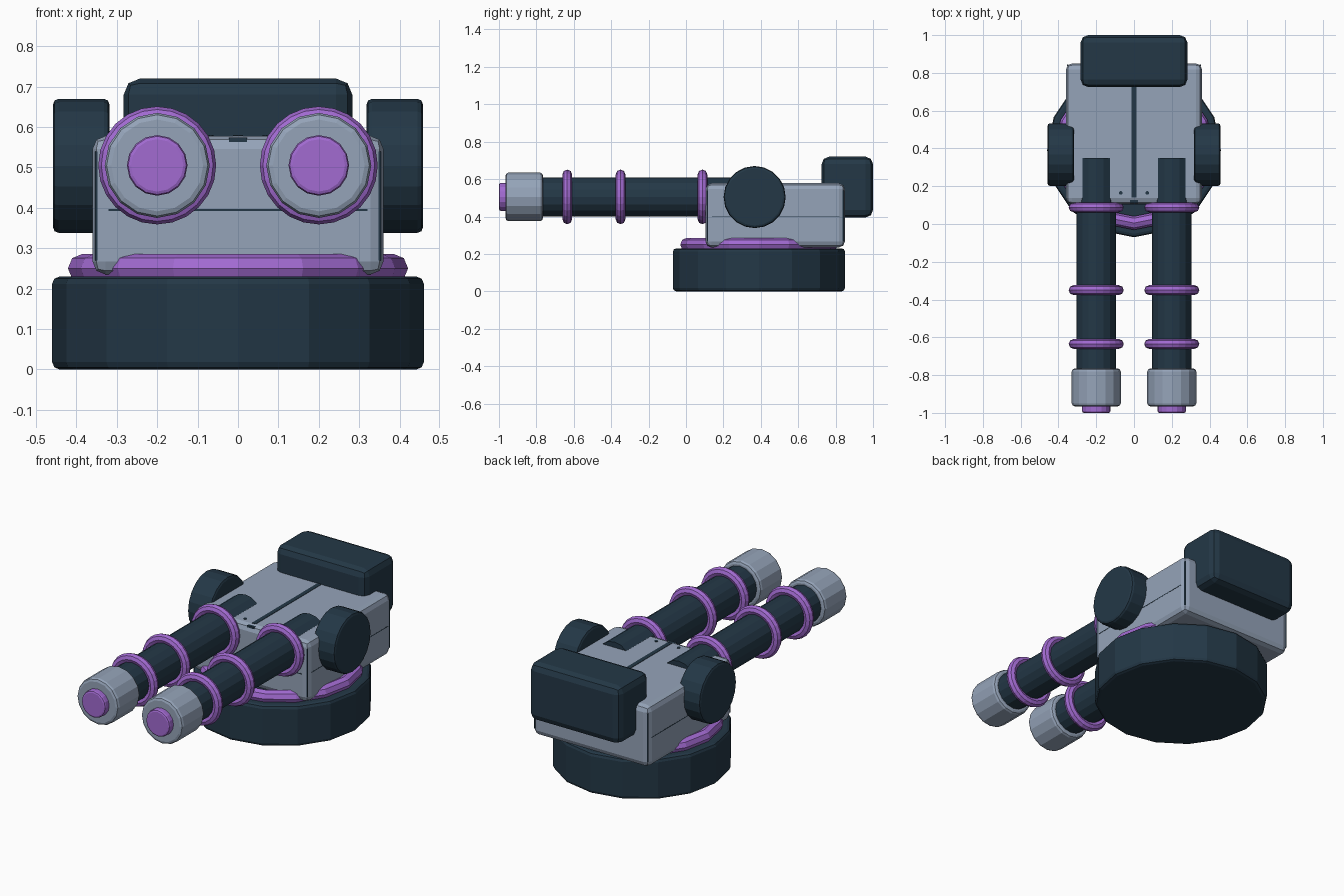
import bpy
import math
from mathutils import Matrix

cube = bpy.data.objects.get("Cube")
if cube:
    bpy.data.objects.remove(cube, do_unlink=True)


def material(name, rgb):
    m = bpy.data.materials.new(name)
    m.use_nodes = True
    color = (*rgb, 1.0)
    m.diffuse_color = color
    m.node_tree.nodes["Principled BSDF"].inputs["Base Color"].default_value = color
    return m


NAVY = material("dark_navy", (0.017, 0.039, 0.062))
GREY = material("blue_grey", (0.30, 0.37, 0.485))
PURPLE = material("glow_purple", (0.36, 0.145, 0.64))

AXIS = {"x": Matrix.Rotation(math.pi / 2, 4, "Y"),
        "y": Matrix.Rotation(math.pi / 2, 4, "X"),
        "z": Matrix.Identity(4)}


def finish(name, mat, bevel=0.0, segments=2):
    ob = bpy.context.object
    ob.name = name
    ob.data.materials.append(mat)
    if bevel:
        mod = ob.modifiers.new("soft_edges", "BEVEL")
        mod.width = bevel
        mod.segments = segments
        mod.limit_method = "ANGLE"
        mod.angle_limit = math.radians(40)
    return ob


def box(name, low, high, mat, bevel=0.0, segments=2):
    bpy.ops.mesh.primitive_cube_add(size=1, location=[(a + b) / 2 for a, b in zip(low, high)])
    ob = bpy.context.object
    ob.data.transform(Matrix.Diagonal([b - a for a, b in zip(low, high)] + [1]))
    return finish(name, mat, bevel, segments)


def cylinder(name, center, radius, depth, axis, mat, bevel=0.0, sides=16):
    bpy.ops.mesh.primitive_cylinder_add(vertices=sides, radius=radius, depth=depth, location=center)
    bpy.context.object.data.transform(AXIS[axis])
    return finish(name, mat, bevel)


def ring(name, center, major, minor, axis, mat, sides=16):
    bpy.ops.mesh.primitive_torus_add(major_segments=sides, minor_segments=8, location=center,
                                     major_radius=major, minor_radius=minor)
    bpy.context.object.data.transform(AXIS[axis])
    return finish(name, mat)


# Turntable base and glowing ring
cylinder("turret_base", (0, 0.39, 0.115), 0.46, 0.23, "z", NAVY, 0.018)
ring("base_ring", (0, 0.39, 0.25), 0.385, 0.036, "z", PURPLE)

# Main housing and rear ammunition box
box("housing", (-0.36, 0.105, 0.235), (0.36, 0.85, 0.578), GREY, 0.032)
box("rear_box", (-0.283, 0.725, 0.395), (0.283, 1.0, 0.72), NAVY, 0.04)

# Panel seams on the housing
box("top_seam", (-0.012, 0.14, 0.572), (0.012, 0.74, 0.58), NAVY)
box("front_seam", (-0.32, 0.104, 0.392), (0.32, 0.109, 0.397), NAVY)
box("top_front_notch", (-0.022, 0.112, 0.562), (0.022, 0.135, 0.574), NAVY)

for side, s in (("right", -1), ("left", 1)):
    # Corner and side seams
    for end, y in (("front", 0.1145), ("back", 0.8405)):
        x = s * 0.3505
        box(f"{side}_{end}_corner_seam", (x - 0.003, y - 0.003, 0.27), (x + 0.003, y + 0.003, 0.54), NAVY)
    box(f"{side}_side_seam", (s * 0.359 - 0.002, 0.14, 0.399), (s * 0.359 + 0.002, 0.82, 0.403), NAVY)
    cylinder(f"{side}_top_bolt", (s * 0.07, 0.165, 0.577), 0.01, 0.006, "z", NAVY, sides=10)

    # Pivot disc
    cylinder(f"{side}_pivot_disc", (s * 0.388, 0.367, 0.504), 0.166, 0.14, "x", NAVY, 0.014, 20)

    # Barrel with rings, muzzle and glowing tip
    bx, bz = s * 0.2, 0.505
    cylinder(f"{side}_barrel", (bx, -0.225, bz), 0.104, 1.15, "y", NAVY)
    for part, y in (("front", -0.635), ("middle", -0.35), ("rear", 0.088)):
        ring(f"{side}_{part}_barrel_ring", (bx, y, bz), 0.12, 0.026, "y", PURPLE, 24)
    cylinder(f"{side}_muzzle", (bx, -0.865, bz), 0.13, 0.2, "y", GREY, 0.016)
    cylinder(f"{side}_muzzle_tip", (bx, -0.965, bz), 0.075, 0.07, "y", PURPLE, 0.01)
